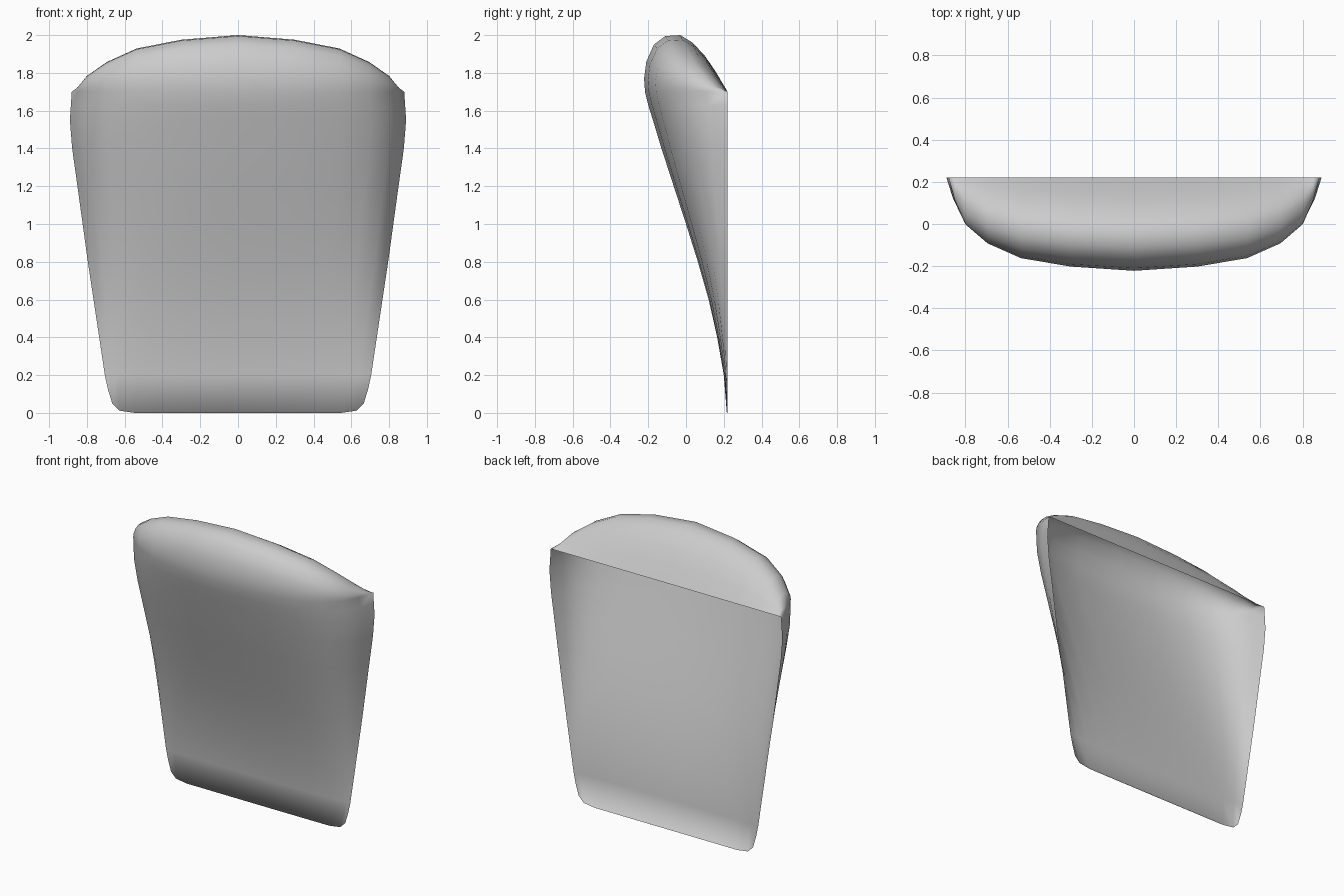
import bpy, bmesh

if "Cube" in bpy.data.objects:
    bpy.data.objects.remove(bpy.data.objects["Cube"])

BACK = 0.22          # plane of the open back
SHOULDER = 1.7       # height of the straight lip where the cap ends

# Cross-section of the bulged shell: (fraction of half width, fraction of depth)
half = [(0, 1), (.34, .955), (.61, .864), (.79, .705), (.91, .5), (.965, .25), (1, 0)]
section = [(-x, d) for x, d in reversed(half[1:])] + half

# Half width by height
widths = [(0, .69), (.2, .705), (.4, .735), (.8, .795), (1.2, .85), (1.4, .878), (1.55, .89), (1.7, .88)]

# Centre-line profile: tiny bottom strip, front upwards, then over the cap (y, z)
front = [(.22, 0), (.216, .001), (.2, .2), (.165, .4), (.12, .6), (.063, .8), (0, 1.0),
         (-.065, 1.2), (-.13, 1.4), (-.175, 1.55), (-.2, 1.63), (-.217, 1.7)]
cap = [(-.222, 1.77), (-.21, 1.86), (-.17, 1.95), (-.11, 1.995), (-.03, 2.0),
       (.035, 1.96), (.1, 1.89), (.155, 1.81), (.22, 1.7)]


def half_width(z):
    for (z0, w0), (z1, w1) in zip(widths, widths[1:]):
        if z <= z1:
            return w0 + (w1 - w0) * (z - z0) / (z1 - z0)
    return widths[-1][1]


def corner_lift(u):
    # rounded lower corners
    return {.91: .012, .965: .05, 1: .13}.get(abs(u), 0)


bm = bmesh.new()
rows = []
for y, z in front + cap:
    row = []
    for u, d in section:
        # the cap drops towards the sides
        zz = z if z <= SHOULDER else SHOULDER + (z - SHOULDER) * d ** 1.85
        if z < .01:
            zz += corner_lift(u)
        row.append(bm.verts.new((half_width(z) * u, BACK - (BACK - y) * d, zz)))
    rows.append(row)

# Skin the open shell, normals outward
for a, b in zip(rows, rows[1:]):
    for j in range(len(section) - 1):
        bm.faces.new((a[j], a[j + 1], b[j + 1], b[j])).smooth = True

# Weld the cap ends, where all rows meet at the lip
bmesh.ops.remove_doubles(bm, verts=bm.verts[:], dist=.0005)

mesh = bpy.data.meshes.new("padded_shell")
bm.to_mesh(mesh)
bm.free()
obj = bpy.data.objects.new("padded_shell", mesh)
bpy.context.collection.objects.link(obj)
